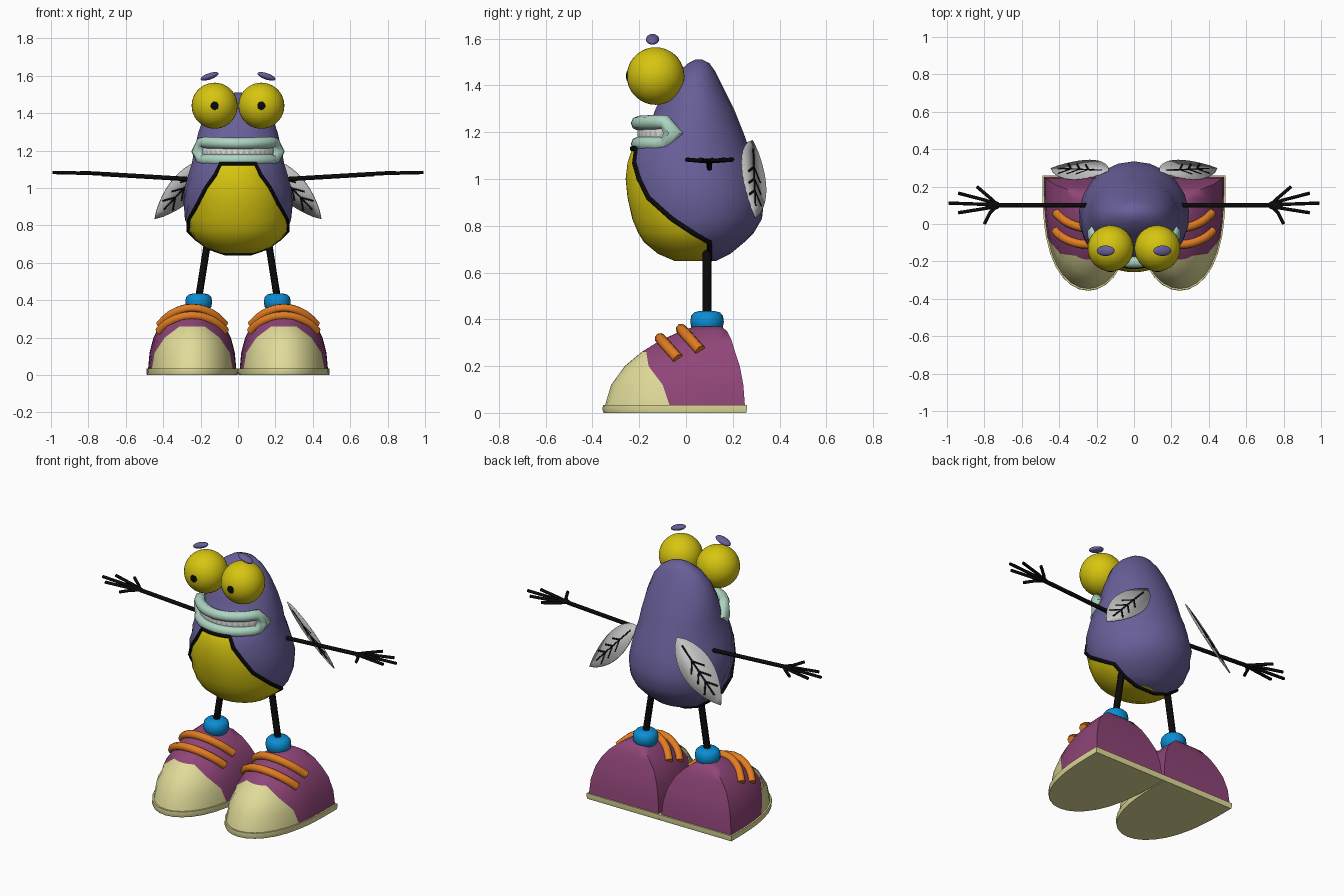
import bpy, bmesh, math
from math import sin, cos, pi, sqrt, radians
from mathutils import Vector

cube = bpy.data.objects.get("Cube")
if cube:
    bpy.data.objects.remove(cube)


def material(name, *rgb):
    m = bpy.data.materials.new(name)
    m.use_nodes = True
    m.diffuse_color = (*rgb, 1)
    m.node_tree.nodes["Principled BSDF"].inputs["Base Color"].default_value = (*rgb, 1)
    return m


PURPLE = material("purple", .14, .115, .32)
YELLOW = material("yellow", .68, .56, .005)
BLACK = material("black", .003, .003, .003)
MINT = material("mint", .42, .66, .54)
WHITE = material("tooth white", .8, .8, .8)
GREY = material("wing grey", .55, .55, .55)
BLUE = material("blue", .003, .27, .65)
ORANGE = material("orange", .75, .2, .015)
PLUM = material("plum", .28, .06, .19)
CREAM = material("cream", .75, .71, .32)


def finish(obj, mats, angle=50):
    for m in mats:
        obj.data.materials.append(m)
    bpy.ops.object.select_all(action='DESELECT')
    obj.select_set(True)
    bpy.context.view_layer.objects.active = obj
    bpy.ops.object.shade_smooth_by_angle(angle=radians(angle))
    return obj


def from_bmesh(name, bm, mats, angle=50):
    bmesh.ops.recalc_face_normals(bm, faces=bm.faces)
    mesh = bpy.data.meshes.new(name)
    bm.to_mesh(mesh)
    bm.free()
    obj = bpy.data.objects.new(name, mesh)
    bpy.context.collection.objects.link(obj)
    return finish(obj, mats, angle)


def loft(name, rows, mats, rule=lambda i, j: 0, cx=0, angle=50):
    """Skin mirrored half outlines, each (z, [(x, y) front to back])."""
    bm = bmesh.new()
    rings = []
    for z, half in rows:
        full = half + [(-x, y) for x, y in half[-2:0:-1]]
        rings.append([bm.verts.new((cx + x, y, z)) for x, y in full])
    n = len(rings[0])
    for i, (a, b) in enumerate(zip(rings, rings[1:])):
        for j in range(n):
            k = (j + 1) % n
            f = bm.faces.new((a[j], a[k], b[k], b[j]))
            f.material_index = rule(i, min(j, n - 1 - j))
    bm.faces.new(rings[0]).material_index = rule(0, 0)
    bm.faces.new(rings[-1]).material_index = rule(len(rows) - 2, n // 2 - 1)
    return from_bmesh(name, bm, mats, angle)


def tube(name, paths, r, mat, cyclic=False, radii=None):
    cu = bpy.data.curves.new(name, 'CURVE')
    cu.dimensions = '3D'
    cu.bevel_depth = r
    cu.bevel_resolution = 2
    cu.use_fill_caps = True
    for pts in paths:
        sp = cu.splines.new('POLY')
        sp.points.add(len(pts) - 1)
        sp.use_cyclic_u = cyclic
        for i, p in enumerate(pts):
            sp.points[i].co = (*p, 1)
            sp.points[i].radius = radii[i] if radii else 1
    obj = bpy.data.objects.new(name, cu)
    bpy.context.collection.objects.link(obj)
    bpy.ops.object.select_all(action='DESELECT')
    obj.select_set(True)
    bpy.context.view_layer.objects.active = obj
    bpy.ops.object.convert(target='MESH')
    return finish(bpy.context.object, [mat])


def ball(name, loc, scale, mat, rot=(0, 0, 0)):
    bpy.ops.mesh.primitive_uv_sphere_add(segments=32, ring_count=18, location=loc, rotation=rot)
    obj = bpy.context.object
    obj.name = name
    obj.scale = scale
    return finish(obj, [mat], 60)


# Body: z, front y, back y, half width, belly edge y
BODY = [(.65, -.05, .13, .09, .1), (.68, -.12, .19, .17, .1), (.73, -.18, .25, .235, .1),
        (.77, -.205, .29, .265, .03), (.83, -.23, .325, .285, -.06), (.92, -.25, .335, .295, -.16),
        (1, -.258, .315, .285, -.2), (1.07, -.25, .295, .267, -.22), (1.13, -.23, .27, .25, -.212),
        (1.2, -.165, .245, .235, 0), (1.3, -.13, .205, .212, 0), (1.4, -.08, .155, .175, 0),
        (1.46, -.03, .125, .125, 0), (1.495, .01, .1, .07, 0), (1.51, .04, .07, .02, 0)]
TOP = 8
SEG = 8
rows, rim = [], []
for i, (z, yf, yb, hw, edge) in enumerate(BODY):
    yc, ry = (yf + yb) / 2, (yb - yf) / 2
    te = math.acos((yc - edge) / ry) if i <= TOP else .5
    angles = [te * k / SEG for k in range(SEG)] + [te + (pi - te) * k / SEG for k in range(SEG + 1)]
    half = [(hw * sin(t), yc - ry * cos(t)) for t in angles]
    half[-1] = (0, yb)
    rows.append((z, half))
    if i <= TOP:
        rim.append((*half[SEG], z))
loft("body", rows, [PURPLE, YELLOW], lambda i, j: int(i < TOP and j < SEG))
arch = [(x, y, BODY[TOP][0]) for x, y in rows[TOP][1][SEG - 1::-1]]
left_rim = rim + arch
tube("belly_outline", [left_rim + [(-x, y, z) for x, y, z in left_rim[-2::-1]]], .011, BLACK, True)


# Mouth: lips in one loop, with jagged teeth between them
def on_mouth(deg, z, grow=0):
    a = radians(deg)
    return ((.213 + grow) * sin(a), -(.205 + grow) * cos(a), z)


sweep = list(range(-64, 65, 8))
lips = [on_mouth(-75, 1.195)] + [on_mouth(a, 1.238 + .006 * abs(a) / 64) for a in sweep]
lips += [on_mouth(75, 1.195)] + [on_mouth(a, 1.15) for a in sweep[::-1]]
fat = [1.5] + [1] * len(sweep)
tube("lips", [lips], .031, MINT, True, fat + fat)

bm = bmesh.new()
cols = []
for k in range(33):
    a = -68 + k * 4.25
    jag = 1.178 if k % 2 else 1.207
    cols.append([bm.verts.new(on_mouth(a, z, .002)) for z in (1.15, jag, 1.24)])
for a, b in zip(cols, cols[1:]):
    for r in (0, 1):
        bm.faces.new((a[r], b[r], b[r + 1], a[r + 1])).material_index = r
from_bmesh("teeth", bm, [GREY, WHITE])

# Shoe: z, front y, back y, half width, toe cap edge y
SHOE = [(.03, -.347, .252, .236, -.07), (.12, -.32, .245, .228, -.1), (.2, -.262, .23, .207, -.16),
        (.26, -.19, .21, .177, -.185), (.31, -.11, .195, .137, -.1), (.35, -.02, .175, .09, 0),
        (.37, .04, .15, .05, .05)]


def shoe_at(z):
    for a, b in zip(SHOE, SHOE[1:]):
        if z <= b[0]:
            t = (z - a[0]) / (b[0] - a[0])
            return [p + (q - p) * t for p, q in zip(a, b)]
    return SHOE[-1]


def shoe_x(y, ring):
    v = min(1, max(0, (ring[2] - y) / (ring[2] - ring[1])))
    return ring[3] * sqrt(1 - v ** 3)


def shoe_outline(ring):
    z, yf, yb, hw, edge = ring
    ve = min(.95, (yb - edge) / (yb - yf))
    vs = [1 - (1 - ve) * (k / 6) ** 2 for k in range(7)] + [ve * (1 - k / 5) for k in range(1, 6)]
    ys = [yb - v * (yb - yf) for v in vs]
    return (z, [(shoe_x(y, ring), y) for y in ys] + [(hw * .5, yb), (0, yb)])


SOLE = [(0, -.352, .257, .242, -.07), (.012, -.357, .26, .245, -.07), (.034, -.355, .26, .245, -.07)]
SOCK = [(.35, .055), (.365, .067), (.39, .072), (.415, .068), (.43, .055), (.436, .03)]

for s, side in ((1, "left"), (-1, "right")):
    # Eye, pupil and brow
    ball(side + "_eye", (s * .125, -.13, 1.44), (.123,) * 3, YELLOW)
    ball(side + "_pupil", (s * .125, -.251, 1.44), (.022, .005, .022), BLACK)
    ball(side + "_brow", (s * .152, -.143, 1.597), (.05, .028, .017), PURPLE, (0, s * .33, 0))

    # Arm and splayed hand
    wrist = (s * .73, .1, 1.075)
    tube(side + "_arm", [[(s * .22, .1, 1.045), wrist]], .012, BLACK)
    tips = [(.8, 0), (.94, .06), (.992, .112), (.94, .165), (.84, .2)]
    fingers = [[wrist, (s * (.77 + .02 * (x > .9)), .1 + (y - .1) * .4, 1.078), (s * x, y, 1.083)]
               for x, y in tips]
    tube(side + "_fingers", fingers, .009, BLACK)
    ball(side + "_palm", (s * .755, .1, 1.077), (.04, .025, .011), BLACK)

    # Leg and sock
    tube(side + "_leg", [[(s * .155, .09, .76), (s * .212, .09, .4)]], .019, BLACK)
    ring = [pi * k / 12 for k in range(13)]
    loft(side + "_sock", [(z, [(r * sin(t), .09 - r * cos(t)) for t in ring]) for z, r in SOCK],
         [BLUE], cx=s * .21)

    # Shoe, sole and laces
    cx = s * .245
    loft(side + "_shoe", [shoe_outline(r) for r in SHOE], [PLUM, CREAM],
         lambda i, j: int(i < 3 and j < 6), cx=cx)
    loft(side + "_sole", [shoe_outline(r) for r in SOLE], [CREAM], cx=cx, angle=30)
    laces = []
    for (y0, z0), (y1, z1) in (((-.11, .31), (-.035, .225)), ((-.02, .35), (.06, .26))):
        strand = []
        for k in range(9):
            t = (k / 8) ** 1.5
            y, z = y0 + (y1 - y0) * t, z0 + (z1 - z0) * t
            strand.append((shoe_x(y, shoe_at(z)) if k else 0, y, z + .008))
        laces.append([(cx + x, y, z) for x, y, z in strand[:0:-1]]
                     + [(cx - x, y, z) for x, y, z in strand])
    tube(side + "_laces", laces, .024, ORANGE)

    # Leaf wing with veins
    mid = Vector((s * .29, .29, 1))
    along = Vector((s * .31, .013, -.33))
    across = Vector((s * -.607, .572, -.552))

    def leaf(t, w):
        return mid + along * (t - .5) + across * w

    ts = [k / 12 for k in range(13)]
    width = [.09 * sin(pi * t ** .9) ** .8 if 0 < t < 1 else 0 for t in ts]
    outline = [leaf(t, w) for t, w in zip(ts, width)]
    outline += [leaf(t, -w) for t, w in list(zip(ts, width))[-2:0:-1]]
    bm = bmesh.new()
    bm.faces.new([bm.verts.new(p) for p in outline])
    wing = from_bmesh(side + "_wing", bm, [GREY], 30)
    solid = wing.modifiers.new("thickness", 'SOLIDIFY')
    solid.thickness = .006
    solid.offset = 0
    veins = [[leaf(.12, 0), leaf(.85, 0)]]
    for t in (.35, .5, .65):
        veins += [[leaf(t, 0), leaf(t + .13, w)] for w in (-.045, .045)]
    tube(side + "_wing_veins", veins, .006, BLACK)
